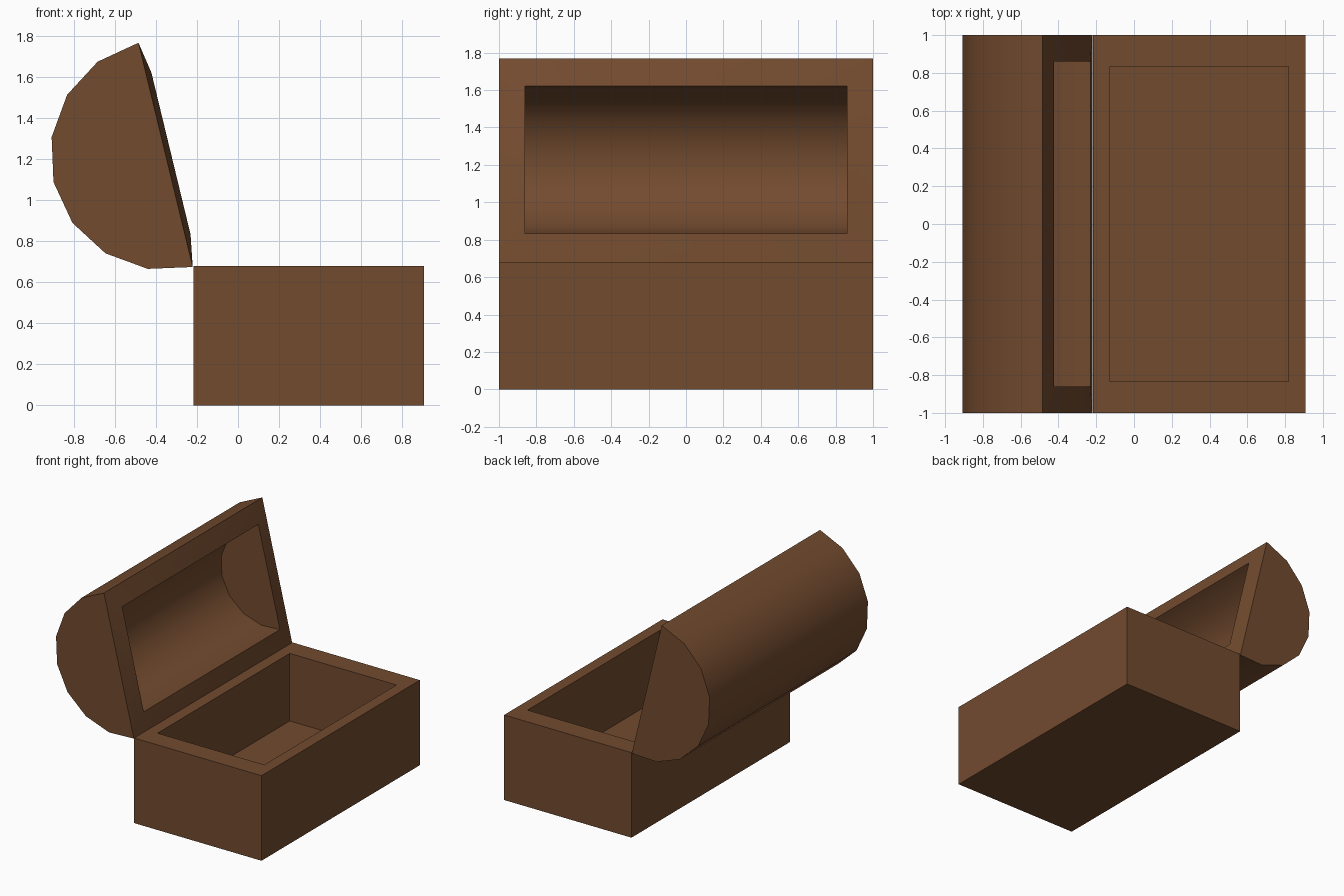
import bpy
import bmesh
from math import sin, cos, pi, radians
from mathutils import Matrix, Vector

if "Cube" in bpy.data.objects:
    bpy.data.objects.remove(bpy.data.objects["Cube"], do_unlink=True)

wood = bpy.data.materials.new("brown wood")
wood.use_nodes = True
colour = (0.17, 0.07, 0.028, 1)
wood.diffuse_color = colour
wood.node_tree.nodes["Principled BSDF"].inputs["Base Color"].default_value = colour


def make_object(name, bm):
    bmesh.ops.recalc_face_normals(bm, faces=bm.faces)
    mesh = bpy.data.meshes.new(name)
    bm.to_mesh(mesh)
    bm.free()
    mesh.materials.append(wood)
    obj = bpy.data.objects.new(name, mesh)
    bpy.context.collection.objects.link(obj)
    return obj


# Chest base: a block with its top inset and sunk to form the cavity
bm = bmesh.new()
bmesh.ops.create_cube(bm, size=1, matrix=Matrix.Translation((0.345, 0, 0.34))
                      @ Matrix.Diagonal((1.126, 2, 0.68, 1)))
top = max(bm.faces, key=lambda f: f.calc_center_median().z)
ring = [Vector((0.345 + sx * 0.472, sy * 0.835, 0)) for sx, sy in
        ((-1, -1), (1, -1), (1, 1), (-1, 1))]
bmesh.ops.inset_region(bm, faces=[top], thickness=0.09)
for v in top.verts:
    near = min(ring, key=lambda p: (p.xy - v.co.xy).length)
    v.co.xy = near.xy
floor = bmesh.ops.extrude_face_region(bm, geom=[top])["geom"]
bmesh.ops.translate(bm, vec=(0, 0, -0.54),
                    verts=[g for g in floor if isinstance(g, bmesh.types.BMVert)])
bmesh.ops.delete(bm, geom=[top], context="FACES_ONLY")
make_object("chest_base", bm)


# Lid: outer and inner half barrels joined by a slightly raised rim
def half_barrel(bm, along, depth, lift, half_length):
    rows = []
    for y in (-half_length, half_length):
        rows.append([bm.verts.new((lift - depth * sin(pi * i / 8), y,
                                   along * cos(pi * i / 8))) for i in range(9)])
    for i in range(8):
        bm.faces.new((rows[0][i], rows[0][i + 1], rows[1][i + 1], rows[1][i]))
    for row in rows:
        bm.faces.new(row)
    return [rows[0][0], rows[1][0], rows[1][-1], rows[0][-1]]


bm = bmesh.new()
outer = half_barrel(bm, 0.5625, 0.5625, 0, 1)
inner = half_barrel(bm, 0.406, 0.43, 0.027, 0.86)
for i in range(4):
    j = (i + 1) % 4
    bm.faces.new((outer[i], outer[j], inner[j], inner[i]))
lid = make_object("open_lid", bm)
lid.location = (-0.353, 0, 1.221)
lid.rotation_euler.y = radians(-13.6)

# Smooth the barrel, keep its ends and rim crisp
bpy.ops.object.select_all(action="DESELECT")
lid.select_set(True)
bpy.context.view_layer.objects.active = lid
bpy.ops.object.shade_smooth_by_angle(angle=radians(30))
